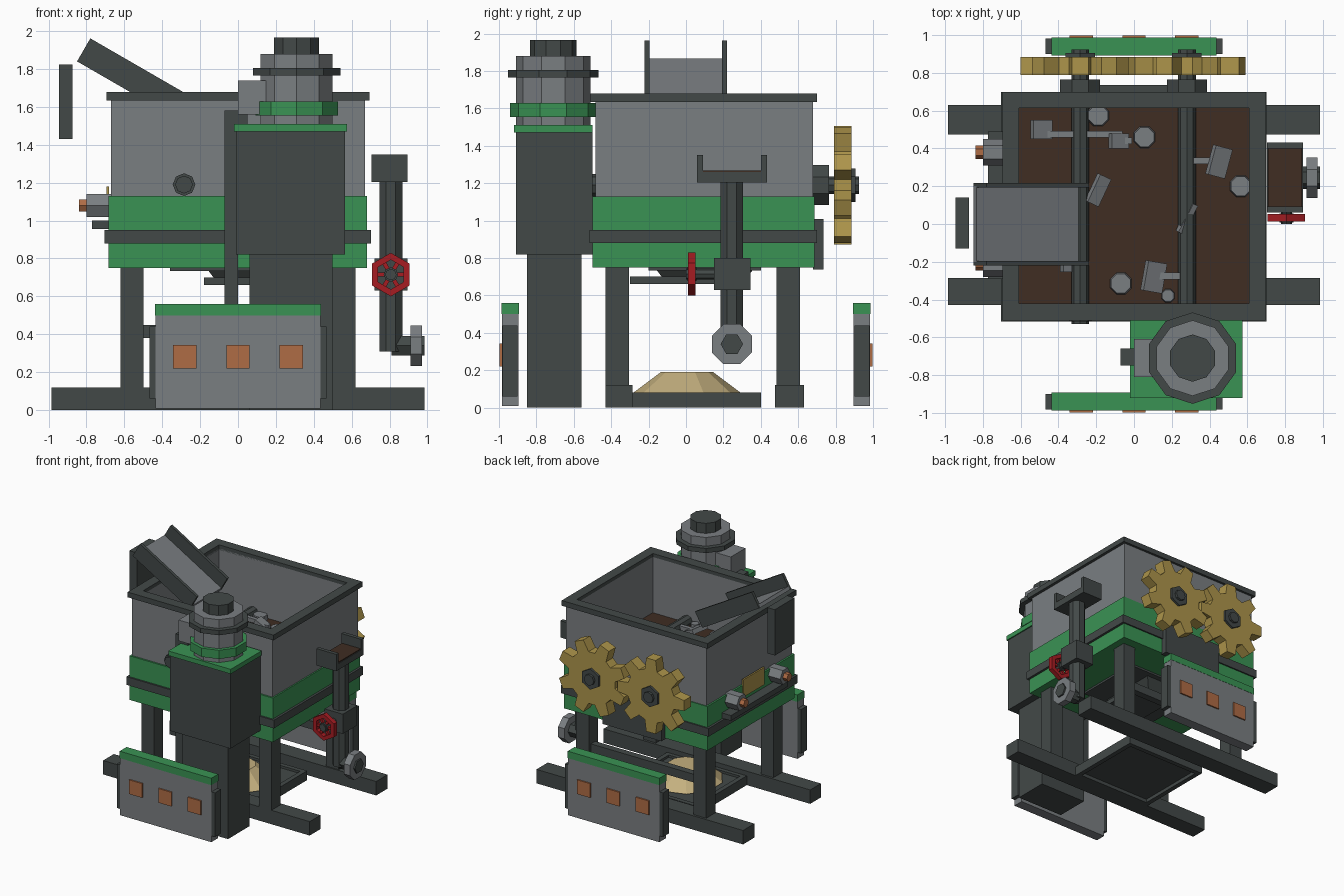
import bpy, bmesh, math
from mathutils import Matrix, Vector

if "Cube" in bpy.data.objects:
    bpy.data.objects.remove(bpy.data.objects["Cube"])


def material(name, rgb):
    m = bpy.data.materials.new(name)
    m.diffuse_color = (*rgb, 1)
    m.use_nodes = True
    m.node_tree.nodes["Principled BSDF"].inputs["Base Color"].default_value = m.diffuse_color
    return m


DARK = material("dark iron", (0.055, 0.066, 0.064))
STEEL = material("grey steel", (0.195, 0.21, 0.222))
GREEN = material("green paint", (0.042, 0.29, 0.088))
GOLD = material("brass", (0.42, 0.30, 0.07))
SAND = material("sand", (0.55, 0.43, 0.21))
MUD = material("brown mix", (0.05, 0.026, 0.016))
COPPER = material("copper", (0.43, 0.15, 0.06))
RED = material("red paint", (0.38, 0.012, 0.016))

AXES = {"x": lambda u, v, w: (w, u, v),
        "y": lambda u, v, w: (u, w, v),
        "z": lambda u, v, w: (u, v, w)}


def finish(name, mat, bm):
    bmesh.ops.recalc_face_normals(bm, faces=bm.faces)
    me = bpy.data.meshes.new(name)
    bm.to_mesh(me)
    bm.free()
    me.materials.append(mat)
    ob = bpy.data.objects.new(name, me)
    bpy.context.collection.objects.link(ob)
    return ob


def bridge(bm, a, b):
    for i in range(len(a)):
        j = (i + 1) % len(a)
        bm.faces.new((a[i], a[j], b[j], b[i]))


def loft(name, mat, axis, sections):
    """Closed solid through (points, height) sections along an axis."""
    bm = bmesh.new()
    loops = [[bm.verts.new(AXES[axis](u, v, w)) for u, v in pts] for pts, w in sections]
    for a, b in zip(loops, loops[1:]):
        bridge(bm, a, b)
    bm.faces.new(loops[0])
    bm.faces.new(loops[-1])
    return finish(name, mat, bm)


def ring(name, mat, axis, outer, inner, w0, w1):
    bm = bmesh.new()
    loops = [[bm.verts.new(AXES[axis](u, v, w)) for u, v in pts]
             for pts, w in ((outer, w0), (outer, w1), (inner, w1), (inner, w0))]
    for i in range(4):
        bridge(bm, loops[i], loops[(i + 1) % 4])
    return finish(name, mat, bm)


def rect(u0, u1, v0, v1):
    return [(u0, v0), (u1, v0), (u1, v1), (u0, v1)]


def ngon(u, v, r, n, phase=90):
    return [(u + r * math.cos(math.radians(phase + 360 * i / n)),
             v + r * math.sin(math.radians(phase + 360 * i / n))) for i in range(n)]


def box(name, mat, x0, x1, y0, y1, z0, z1):
    return loft(name, mat, "z", [(rect(x0, x1, y0, y1), z0), (rect(x0, x1, y0, y1), z1)])


def cyl(name, mat, axis, u, v, r, w0, w1, n=8, phase=90):
    p = ngon(u, v, r, n, phase)
    return loft(name, mat, axis, [(p, w0), (p, w1)])


def turned_box(name, mat, size, centre, rot):
    ob = box(name, mat, -size[0] / 2, size[0] / 2, -size[1] / 2, size[1] / 2, -size[2] / 2, size[2] / 2)
    ob.location = centre
    ob.rotation_euler = [math.radians(a) for a in rot]
    return ob


# base rails, legs and braces
for side, y0, y1, l0, l1 in (("front", -0.43, -0.285, -0.43, -0.305), ("back", 0.475, 0.63, 0.485, 0.61)):
    box(side + "_rail", DARK, -0.985, 0.985, y0, y1, 0, 0.12)
    for sx, x in (("left", -0.56), ("right", 0.56)):
        box(f"{side}_{sx}_leg", DARK, x - 0.06, x + 0.06, l0, l1, 0.12, 0.76)
box("back_brace", DARK, -0.5, 0.5, 0.52, 0.58, 0.38, 0.45)

# open mixing tank
hole = rect(-0.61, 0.61, -0.42, 0.615)
ring("tank_wall", STEEL, "z", rect(-0.67, 0.67, -0.485, 0.68), hole, 1.1, 1.65)
ring("tank_rim", DARK, "z", rect(-0.695, 0.695, -0.51, 0.70), hole, 1.635, 1.68)
box("tank_base", GREEN, -0.685, 0.682, -0.50, 0.688, 0.75, 1.13)
box("tank_belt", DARK, -0.705, 0.702, -0.515, 0.70, 0.88, 0.95)
box("mix_surface", MUD, -0.62, 0.62, -0.43, 0.625, 1.12, 1.17)
box("back_plate", DARK, -0.28, 0.28, 0.68, 0.735, 0.74, 1.01)

# discharge outlet, tray and pile
box("outlet_flange", DARK, -0.36, 0.36, -0.2, 0.4, 0.733, 0.751)
loft("outlet", DARK, "z", [(rect(-0.10, 0.10, -0.10, 0.30), 0.66), (rect(-0.16, 0.16, -0.16, 0.36), 0.74)])
box("slide_gate", DARK, -0.18, 0.18, -0.30, 0.2, 0.66, 0.70)
ring("tray_frame", DARK, "z", rect(-0.38, 0.38, -0.29, 0.40), rect(-0.34, 0.34, -0.25, 0.36), 0, 0.08)
box("tray_floor", DARK, -0.35, 0.35, -0.26, 0.37, 0.03, 0.06)
loft("sand_pile", SAND, "z", [(ngon(0, 0.005, 0.3, 10), 0.07), (ngon(0, 0.005, 0.14, 10), 0.19)])


# meshing gears with shafts and bearings
def gear_points(cx, cz, phase, teeth=8):
    pts = []
    for t in range(teeth):
        for off, r in ((-15, 0.225), (-8, 0.32), (8, 0.32), (15, 0.225)):
            a = math.radians(phase + 360 / teeth * t + off)
            pts.append((cx + r * math.cos(a), cz + r * math.sin(a)))
    return pts


for side, x, phase in (("left", -0.285, 0), ("right", 0.28, 22.5)):
    g = gear_points(x, 1.19, phase)
    loft(side + "_gear", GOLD, "y", [(g, 0.79), (g, 0.885)])
    cyl(side + "_gear_nut", DARK, "y", x, 1.19, 0.09, 0.87, 0.905, 6)
    cyl(side + "_shaft", DARK, "y", x, 1.19, 0.047, -0.53, 0.925)
    cyl(side + "_bearing", DARK, "y", x, 1.19, 0.115, 0.67, 0.765, 8, 22.5)
    cyl(side + "_front_bearing", DARK, "y", x, 1.19, 0.06, -0.515, -0.47)

# mixing arms: (x, y, length)
for i, (x, y, ln) in enumerate(((-0.27, 0.475, 0.42), (0.36, 0.335, 0.12), (0.18, -0.275, 0.14), (-0.06, 0.44, 0.1))):
    turned_box(f"mixing_arm_{i + 1}", STEEL, (ln, 0.035, 0.035), (x, y, 1.2), (0, 0, 0))
# tilted blades: (x, y, width, depth, turn)
for i, (x, y, w, d, a) in enumerate(((-0.49, 0.5, 0.11, 0.10, 0), (-0.19, 0.18, 0.07, 0.16, -25),
                                     (0.45, 0.33, 0.10, 0.16, -15), (0.28, 0.03, 0.03, 0.17, -28),
                                     (0.105, -0.28, 0.11, 0.16, -10), (-0.08, 0.44, 0.1, 0.08, 0),
                                     (-0.36, -0.23, 0.05, 0.05, 0))):
    turned_box(f"blade_{i + 1}", STEEL, (w, d, 0.04), (x, y, 1.21), (0, 25, a))
# lumps in the mix
for i, (x, y) in enumerate(((0.055, 0.46), (-0.19, 0.575), (0.565, 0.2), (-0.07, -0.315), (0.18, -0.4))):
    r = 0.04 if y < -0.35 else 0.065
    y = max(y, -0.38)
    loft(f"lump_{i + 1}", STEEL, "z", [(ngon(x, y, r, 8, 22.5), 1.15), (ngon(x, y, r * 0.85, 8, 22.5), 1.21)])

# feed chute
C, tilt = Vector((-0.544, 0, 1.745)), math.radians(30)
along_n = Vector((0.5, 0, 0.866))
turned_box("chute_floor", STEEL, (0.625, 0.4, 0.03), C - along_n * 0.055, (0, 30, 0))
for side, y in (("front", -0.208), ("back", 0.205)):
    turned_box(f"chute_{side}_wall", DARK, (0.625, 0.026, 0.14), C + Vector((0, y, 0)), (0, 30, 0))
box("chute_guard", DARK, -0.945, -0.873, -0.13, 0.14, 1.43, 1.825)

# motor column
box("column_lower", DARK, 0.06, 0.50, -0.85, -0.56, 0, 0.83)
box("column_upper", DARK, -0.01, 0.565, -0.91, -0.50, 0.82, 1.47)
box("column_cap", GREEN, -0.02, 0.575, -0.92, -0.50, 1.47, 1.51)
box("conduit", DARK, -0.072, 0.0, -0.75, -0.66, 0.45, 1.56)
box("conduit_arm", DARK, -0.072, 0.05, -0.75, -0.66, 1.51, 1.58)
box("junction_box", STEEL, 0.0, 0.15, -0.81, -0.61, 1.56, 1.74)
for part, mat, r, z0, z1 in (("body", STEEL, 0.2, 1.50, 1.88), ("green_ring", GREEN, 0.23, 1.555, 1.63),
                             ("dark_ring", DARK, 0.242, 1.765, 1.805), ("top", DARK, 0.125, 1.87, 1.967)):
    cyl("motor_" + part, mat, "z", 0.31, -0.71, r, z0, z1, 10)

# front and back guard panels
for side, s in (("front", -1), ("back", 1)):
    def span(a, b):
        return (min(a * s, b * s), max(a * s, b * s))
    box(side + "_panel", STEEL, -0.435, 0.435, *span(0.895, 0.985), 0.008, 0.50)
    box(side + "_panel_top", GREEN, -0.437, 0.437, *span(0.893, 0.987), 0.50, 0.56)
    for sx, x in (("left", -0.45), ("right", 0.45)):
        box(f"{side}_panel_{sx}_edge", DARK, x - 0.018, x + 0.018, *span(0.90, 0.982), 0.06, 0.44)
    for i in range(3):
        x = (i - 1) * 0.28
        box(f"{side}_panel_plate_{i + 1}", COPPER, x - 0.062, x + 0.062, *span(0.98, 0.997), 0.22, 0.342)

# left side shelf, nozzles and plate
box("side_shelf", DARK, -0.772, -0.68, -0.29, 0.49, 0.955, 1.0)
box("side_plate", GOLD, -0.694, -0.68, -0.08, 0.21, 1.03, 1.18)
for i, y in enumerate((0.38, -0.21)):
    cyl(f"nozzle_{i + 1}", STEEL, "x", y, 1.08, 0.07, -0.80, -0.67, 6, 0)
    cyl(f"nozzle_tip_{i + 1}", COPPER, "x", y, 1.08, 0.036, -0.84, -0.79, 6, 0)

# right side drain pipe with funnel, valve and flange
box("funnel_base", DARK, 0.705, 0.895, 0.06, 0.43, 1.205, 1.26)
box("funnel_mix", MUD, 0.71, 0.89, 0.09, 0.40, 1.255, 1.268)
for side, y in (("front", 0.06), ("back", 0.40)):
    box(f"funnel_{side}_wall", DARK, 0.705, 0.895, y, y + 0.032, 1.205, 1.35)
cyl("drain_pipe", DARK, "z", 0.807, 0.245, 0.066, 0.31, 1.22, 8, 22.5)
box("valve_block", DARK, 0.72, 0.895, 0.15, 0.345, 0.63, 0.80)
cyl("valve_stem", DARK, "y", 0.807, 0.715, 0.03, 0.0, 0.16)
ring("handwheel", RED, "y", ngon(0.807, 0.715, 0.115, 6), ngon(0.807, 0.715, 0.078, 6), 0.012, 0.052)
cyl("handwheel_hub", DARK, "y", 0.807, 0.715, 0.038, 0.008, 0.056)
for i in range(3):
    turned_box(f"handwheel_spoke_{i + 1}", RED, (0.17, 0.022, 0.022), (0.807, 0.032, 0.715), (0, 60 * i, 0))
cyl("outlet_pipe", DARK, "x", 0.245, 0.34, 0.06, 0.81, 0.985, 6, 0)
cyl("outlet_pipe_flange", STEEL, "x", 0.245, 0.34, 0.116, 0.912, 0.972, 8, 22.5)
